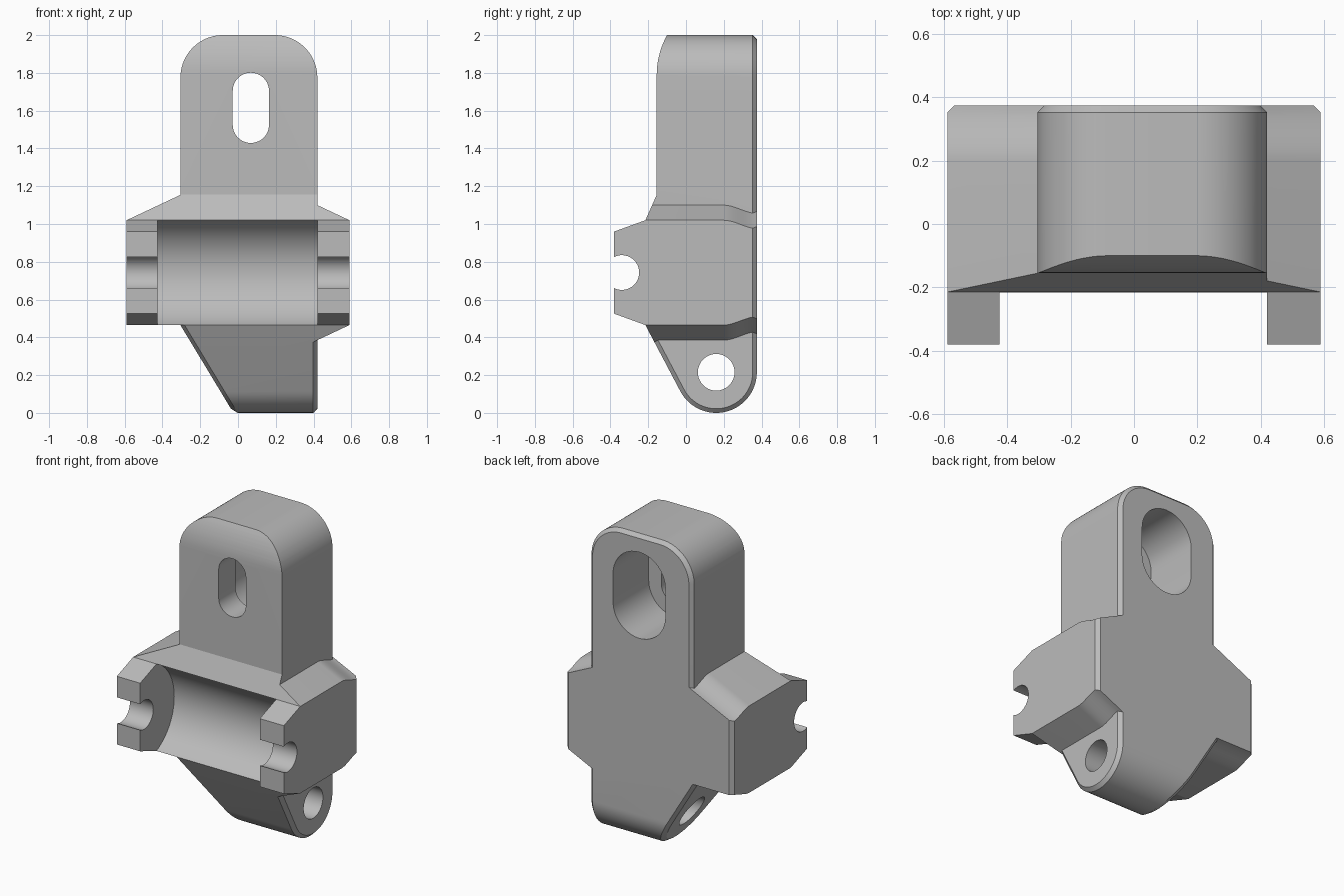
import bpy, bmesh
from math import sin, cos, pi, radians, atan2, acos, hypot
from mathutils import Vector

cube = bpy.data.objects.get("Cube")
if cube:
    bpy.data.objects.remove(cube)

grey = bpy.data.materials.new("grey")
grey.use_nodes = True
grey.diffuse_color = (0.5, 0.5, 0.5, 1)
grey.node_tree.nodes["Principled BSDF"].inputs["Base Color"].default_value = (0.5, 0.5, 0.5, 1)


def loft(name, rings):
    """Closed solid skinned through rings of equal point count."""
    bm = bmesh.new()
    loops = [[bm.verts.new(p) for p in ring] for ring in rings]
    n = len(loops[0])
    for a, b in zip(loops, loops[1:]):
        for i in range(n):
            j = (i + 1) % n
            bm.faces.new((a[i], a[j], b[j], b[i]))
    bm.faces.new(loops[0])
    bm.faces.new(loops[-1])
    bmesh.ops.recalc_face_normals(bm, faces=bm.faces)
    mesh = bpy.data.meshes.new(name)
    bm.to_mesh(mesh)
    bm.free()
    obj = bpy.data.objects.new(name, mesh)
    bpy.context.collection.objects.link(obj)
    mesh.materials.append(grey)
    return obj


def along_x(pts, x):
    return [(x, y, z) for y, z in pts]


def along_y(pts, y):
    return [(x, y, z) for x, z in pts]


def arc(cu, cv, r, a0, a1, n=20):
    return [(cu + r * cos(a0 + (a1 - a0) * i / n), cv + r * sin(a0 + (a1 - a0) * i / n))
            for i in range(n + 1)]


def circle(cu, cv, r, n=64):
    return arc(cu, cv, r, 0, 2 * pi, n)[:-1]


def stadium(u, v0, v1, r):
    return arc(u, v1, r, 0, pi) + arc(u, v0, r, pi, 2 * pi)


def inset(pts, d):
    """Mitred inward offset of a convex counter-clockwise outline."""
    out = []
    for i, p in enumerate(pts):
        p, a, b = Vector(p), Vector(pts[i - 1]), Vector(pts[(i + 1) % len(pts)])
        e, f = (p - a).normalized(), (b - p).normalized()
        n1, n2 = Vector((-e.y, e.x)), Vector((-f.y, f.x))
        out.append(tuple(p + (n1 + n2) * d / (1 + n1.dot(n2))))
    return out


def combine(target, tool, operation):
    mod = target.modifiers.new(operation, 'BOOLEAN')
    mod.operation, mod.solver, mod.object = operation, 'EXACT', tool
    bpy.context.view_layer.objects.active = target
    bpy.ops.object.modifier_apply(modifier=mod.name)
    bpy.data.objects.remove(tool)


LEFT, RIGHT, HALF, BACK = -0.305, 0.42, 0.59, 0.375
LOW, HIGH, SLOPE, BEVEL = 0.465, 1.02, 0.47, 0.022
LUG_Y, LUG_R = 0.16, 0.215
BORE_Y, BORE_Z = -0.34, 0.743

# Wide middle block with sloping shoulders that dip toward the back
def block_ring(y, w):
    t = min(max((y - 0.2) / (BACK - 0.2), 0), 1)
    d = 0.044 * t * t * (3 - 2 * t)
    lo, hi = LOW + d, HIGH - d
    rise = lambda x: SLOPE * (HALF - abs(x))
    return along_y([(-w, lo), (-0.1, lo), (0.35, lo - rise(0.35)), (w, lo - rise(w)),
                    (w, hi + rise(w)), (0.36, hi + rise(0.36)),
                    (-0.25, hi + rise(0.25)), (-w, hi + rise(w))], y)

stations = [-0.5] + [0.2 + (BACK - BEVEL - 0.2) * i / 10 for i in range(11)]
bracket = loft("bracket_body", [block_ring(y, HALF) for y in stations]
               + [block_ring(BACK, HALF - BEVEL)])

# Upright plate with rounded top corners and a bevelled back rim
R = 0.225
outline = ([(LEFT, 0.9), (RIGHT, 0.9)] + arc(RIGHT - R, 2 - R, R, 0, pi / 2)
           + arc(LEFT + R, 2 - R, R, pi / 2, pi))
tower = loft("tower", [along_y(outline, -0.45), along_y(outline, BACK - BEVEL),
                       along_y(inset(outline, BEVEL), BACK)])
combine(bracket, tower, 'UNION')

# Side silhouette trims the front of block and plate
tip = atan2(LOW - LUG_R, -0.215 - LUG_Y)
touch = tip + acos(LUG_R / hypot(-0.215 - LUG_Y, LOW - LUG_R))
tangent = (LUG_Y + LUG_R * cos(touch), LUG_R + LUG_R * sin(touch))
silhouette = ([(0.6, tangent[1]), (0.6, 2.05)]
              + arc(0.275, 1.79, 0.43, pi - 0.645, pi, 12)
              + [(-0.155, 1.155), (-0.215, HIGH), (-0.38, 0.96),
                 (-0.38, 0.525), (-0.215, LOW), tangent])
combine(bracket, loft("side_trim", [along_x(silhouette, -0.8), along_x(silhouette, 0.8)]),
        'INTERSECT')

# Lower lug: round-ended, slanted on its right side, bevelled end faces
lug_side = [(BACK, 0.6), (-0.215, 0.6), (-0.215, LOW)] + arc(LUG_Y, LUG_R, LUG_R, touch, 2 * pi, 32)
lug_inner = inset(lug_side, BEVEL)


def slanted(pts, shift):
    return [(LEFT + shift + 0.604 * (LOW - z), y, z) for y, z in pts]

lug = loft("lug", [slanted(lug_inner, 0), slanted(lug_side, BEVEL),
                   along_x(lug_side, RIGHT - BEVEL), along_x(lug_inner, RIGHT)])
combine(bracket, lug, 'UNION')

# Cradle bore, shaft notches, lug hole, mounting slot and its deep recess
bore = circle(BORE_Y, BORE_Z, hypot(-0.215 - BORE_Y, HIGH - BORE_Z))
notch = circle(BORE_Y, BORE_Z, 0.092)
hole = circle(LUG_Y, LUG_R, 0.097)
slot = stadium(0.068, 1.525, 1.705, 0.096)
recess = stadium(0.068, 1.525, 1.705, 0.185)
cutters = [
    ("cradle_bore", along_x, bore, -0.425, RIGHT),
    ("shaft_notch", along_x, notch, -0.8, 0.8),
    ("lug_hole", along_x, hole, -0.8, 0.8),
    ("mounting_slot", along_y, slot, -0.6, 0.6),
    ("slot_recess", along_y, recess, 0.015, 0.6),
]
for name, place, pts, a, b in cutters:
    combine(bracket, loft(name, [place(pts, a), place(pts, b)]), 'DIFFERENCE')

# Smooth the curved faces, keep machined edges crisp
bpy.ops.object.select_all(action='DESELECT')
bracket.select_set(True)
bpy.context.view_layer.objects.active = bracket
bpy.ops.object.shade_smooth_by_angle(angle=radians(14))
